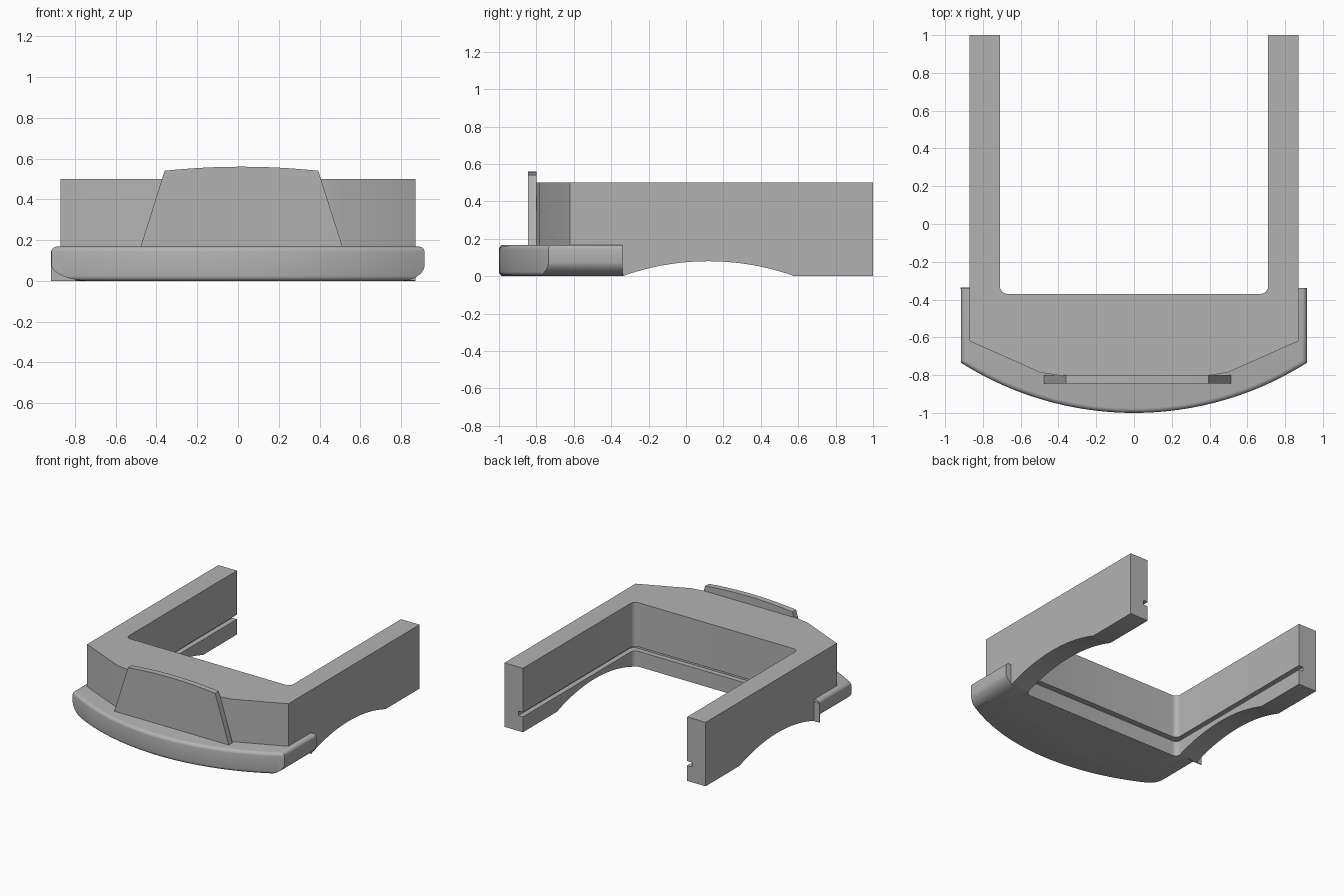
import bpy, bmesh, math
from mathutils import Vector

if "Cube" in bpy.data.objects:
    bpy.data.objects.remove(bpy.data.objects["Cube"])

grey = bpy.data.materials.new("plain grey")
grey.use_nodes = True
grey.diffuse_color = (0.45, 0.45, 0.45, 1)
grey.node_tree.nodes["Principled BSDF"].inputs["Base Color"].default_value = (0.45, 0.45, 0.45, 1)


def prism(name, outline, lo, hi, axis="z", rim=0, radius=0.025):
    """Extrude a closed outline along an axis; round the first `rim` outline points' edges."""
    place = {"x": lambda p, t: (t, p[0], p[1]),
             "y": lambda p, t: (p[0], t, p[1]),
             "z": lambda p, t: (p[0], p[1], t)}[axis]
    bm = bmesh.new()
    ends = [[bm.verts.new(place(p, t)) for p in outline] for t in (lo, hi)]
    n = len(outline)
    for ring in ends:
        bm.faces.new(ring)
    for i in range(n):
        j = (i + 1) % n
        bm.faces.new((ends[0][i], ends[0][j], ends[1][j], ends[1][i]))
    bmesh.ops.recalc_face_normals(bm, faces=bm.faces)
    if rim:
        edges = [bm.edges.get((r[i], r[i + 1])) for r in ends for i in range(rim - 1)]
        bmesh.ops.bevel(bm, geom=edges, offset=radius, segments=4, profile=0.5, affect="EDGES")
    mesh = bpy.data.meshes.new(name)
    bm.to_mesh(mesh)
    bm.free()
    mesh.materials.append(grey)
    obj = bpy.data.objects.new(name, mesh)
    bpy.context.collection.objects.link(obj)
    return obj


def activate(obj):
    bpy.ops.object.select_all(action="DESELECT")
    obj.select_set(True)
    bpy.context.view_layer.objects.active = obj


def cut(obj, cutters):
    for c in cutters:
        mod = obj.modifiers.new("cut", "BOOLEAN")
        mod.operation, mod.solver, mod.object = "DIFFERENCE", "EXACT", c
        activate(obj)
        bpy.ops.object.modifier_apply(modifier=mod.name)


def mirrored(points):
    """Complete a right-hand half outline with its mirror image."""
    return points + [(-x, y) for x, y in reversed(points)]


def bay(name, grow, lo, hi):
    """Open-backed bay with two rounded front corners."""
    r, hx, y = 0.04, 0.71 + grow, -0.37 - grow
    corner = [(hx - r + r * math.cos(a), y + r - r * math.sin(a))
              for a in (math.radians(15 * k) for k in range(7))]
    return prism(name, mirrored([(hx, 1.2)] + corner), lo, hi)


# U-shaped body
body = prism("body", mirrored([(0.87, 1), (0.87, -0.62), (0.5, -0.785), (0.38, -0.805)]), 0, 0.5)

# Inner bay, slot round its wall, and shallow arch beneath the arms
inner = bay("bay_cutter", 0, -0.1, 0.6)
slot = bay("slot_cutter", 0.04, 0.12, 0.155)
half, rise, mid = 0.46, 0.08, 0.12
R = (half ** 2 + rise ** 2) / (2 * rise)
sweep = math.asin(half / R)
arch_line = [(mid + R * math.sin(a), rise - R + R * math.cos(a))
             for a in (sweep * (k / 12 - 1) for k in range(25))]
arch = prism("arch_cutter", arch_line + [(mid + half, -0.1), (mid - half, -0.1)], -1.2, 1.2, "x")

# Rounded undersides at the two bumper ends
unders = []
for side, width in ((1, 0.115), (-1, 0.19)):
    h, edge = 0.085, 0.917
    curve = [(side * (edge - width + width * math.sin(a)), h - h * math.cos(a))
             for a in (math.radians(90 * k / 12) for k in range(13))]
    shape = [(side * (edge - width), -0.1)] + curve + [(side * 1.1, h), (side * 1.1, -0.1)]
    unders.append(prism("underside_cutter", shape, -1.2, -0.338, "y"))

# Bowed bumper wrapping round the front
bx, by = 0.915, -0.735
sag = 1 + by
BR = (bx ** 2 + sag ** 2) / (2 * sag)
span = math.asin(bx / BR)
bow = [(BR * math.sin(a), BR - 1 - BR * math.cos(a))
       for a in (span * (1 - k / 20) for k in range(41))]
rim = [(bx, -0.34)] + bow + [(-bx, -0.34)]
inside = [(-0.8, -0.34), (-0.8, -0.5), (0.8, -0.5), (0.8, -0.34)]
bumper = prism("front_bumper", rim + inside, 0, 0.168, rim=len(rim))

cut(body, [inner, slot, arch] + unders)
cut(bumper, unders)
for c in [inner, slot, arch] + unders:
    bpy.data.objects.remove(c)

# Thin end tab behind one bumper end
tab = prism("bumper_end_tab", [(-0.918, 0), (-0.8, 0), (-0.8, 0.15), (-0.918, 0.15)],
            -0.344, -0.336, "y")

# Tapered front panel with a gently crowned top
crown = [(0.017 + 0.377 * t, 0.56 - 0.02 * t * t) for t in (1 - k / 8 for k in range(17))]
panel = prism("front_panel", [(0.515, 0.16)] + crown + [(-0.48, 0.16)], -0.845, -0.8, "y")

for obj in (body, bumper, panel):
    activate(obj)
    bpy.ops.object.shade_smooth_by_angle(angle=math.radians(30))
